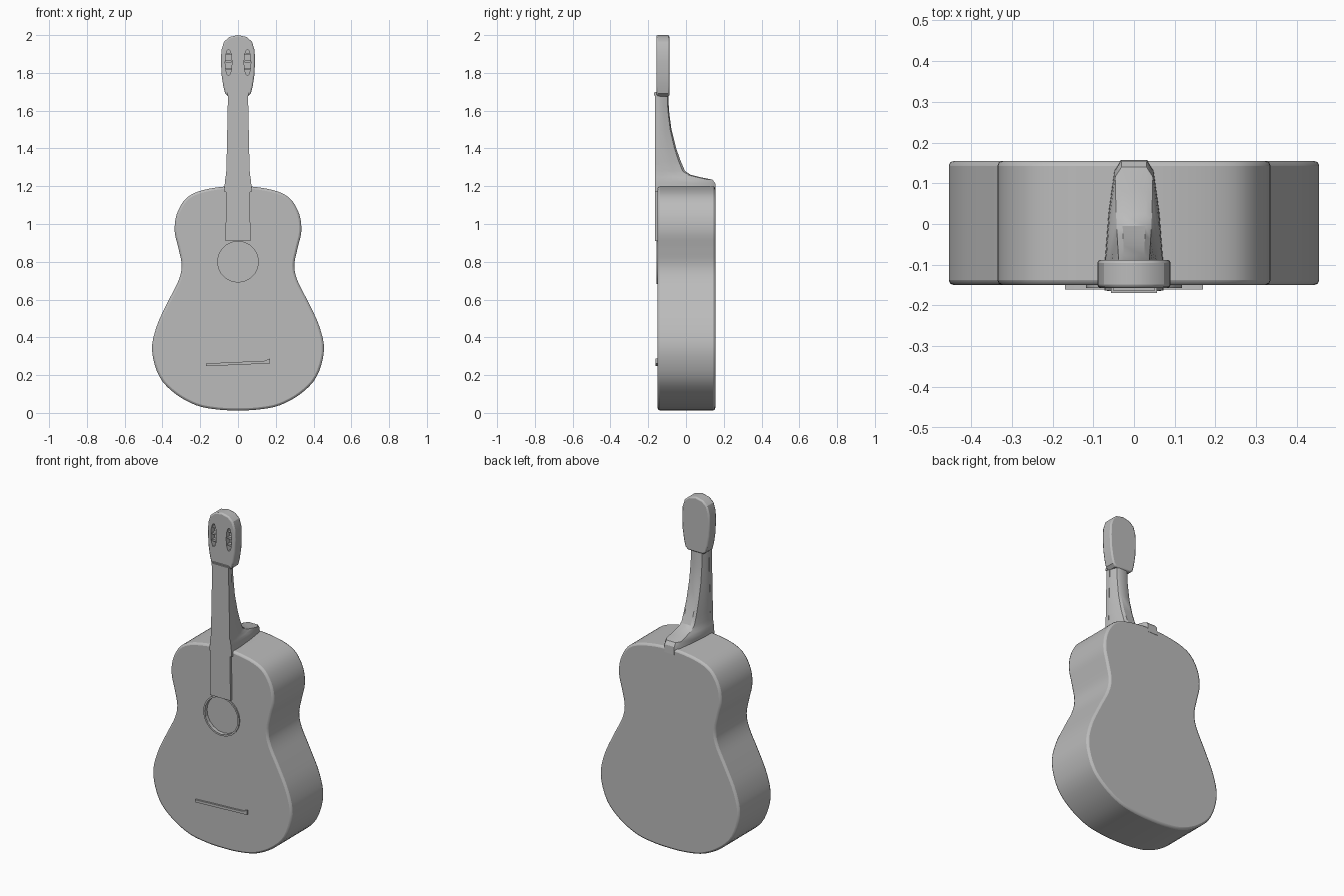
import bpy
import bmesh
from math import radians, cos, sin, pi
from mathutils import Vector

cube = bpy.data.objects.get("Cube")
if cube:
    bpy.data.objects.remove(cube, do_unlink=True)

# One plain grey for everything
GREY = (0.50, 0.50, 0.50, 1)
grey = bpy.data.materials.new("plain grey")
grey.use_nodes = True
grey.diffuse_color = GREY
grey.node_tree.nodes["Principled BSDF"].inputs["Base Color"].default_value = GREY


def make_object(name, bm):
    bmesh.ops.recalc_face_normals(bm, faces=bm.faces)
    mesh = bpy.data.meshes.new(name)
    bm.to_mesh(mesh)
    bm.free()
    mesh.materials.append(grey)
    obj = bpy.data.objects.new(name, mesh)
    bpy.context.collection.objects.link(obj)
    return obj


def smooth_path(points, steps=4):
    """Catmull-Rom curve through the points, mirrored at both ends."""
    pts = [Vector(p) for p in points]
    flip = lambda p: Vector((-p.x, p.y))
    pts = [flip(pts[1])] + pts + [flip(pts[-2])]
    path = []
    for a, b, c, d in zip(pts, pts[1:], pts[2:], pts[3:]):
        for i in range(steps):
            t = i / steps
            path.append(0.5 * (2 * b + (c - a) * t + (2 * a - 5 * b + 4 * c - d) * t * t
                               + (3 * b - a - 3 * c + d) * t ** 3))
    return path + [pts[-2]]


def slab(name, outline, front, back, bevel=0):
    """Closed x-z outline given depth along y."""
    bm = bmesh.new()
    face = bm.faces.new([bm.verts.new((x, front, z)) for x, z in outline])
    out = bmesh.ops.extrude_face_region(bm, geom=[face])
    moved = [g for g in out["geom"] if isinstance(g, bmesh.types.BMVert)]
    bmesh.ops.translate(bm, verts=moved, vec=(0, back - front, 0))
    obj = make_object(name, bm)
    if bevel:
        mod = obj.modifiers.new("soft rim", "BEVEL")
        mod.width, mod.segments, mod.limit_method = bevel, 2, "ANGLE"
        mod.angle_limit = radians(50)
    return obj


def symmetric(half):
    """Completes a right-hand half outline with its mirror image."""
    return list(half) + [(-x, z) for x, z in reversed(half) if abs(x) > 0.001]


def ellipse(x, z, rx, rz, count):
    return [(x + rx * cos(2 * pi * i / count), z + rz * sin(2 * pi * i / count))
            for i in range(count)]


def cut(target, cutter):
    cutter.hide_render = True
    cutter.hide_viewport = True
    mod = target.modifiers.new("recess", "BOOLEAN")
    mod.operation, mod.solver, mod.object = "DIFFERENCE", "EXACT", cutter


# Body with waist, and shallow sound hole
body_half = [(0, .013), (.11, .018), (.22, .04), (.33, .1), (.415, .19), (.455, .33),
             (.43, .46), (.37, .59), (.315, .7), (.298, .78), (.315, .87), (.335, .96),
             (.325, 1.05), (.28, 1.13), (.21, 1.172), (.1, 1.195), (0, 1.2)]
body = slab("body", symmetric(smooth_path(body_half)), -0.15, 0.155, 0.012)
cut(body, slab("sound_hole_cutter", ellipse(0, .8, .108, .108, 20), -0.3, -0.135))

# Raised ring around the sound hole
ring = slab("sound_hole_rim", ellipse(0, .8, .118, .118, 20), -0.157, -0.14)
cut(ring, slab("rim_cutter", ellipse(0, .8, .108, .108, 20), -0.3, 0))

# Neck flaring into the heel, lofted from rounded sections
sections = [(1.70, .052, -.095), (1.6, .054, -.09), (1.5, .056, -.077), (1.4, .058, -.052),
            (1.33, .06, -.027), (1.28, .062, -.005), (1.26, .064, .025), (1.247, .066, .08),
            (1.235, .068, .14), (1.215, .07, .155), (1.17, .072, .157)]
bm = bmesh.new()
rings = []
for z, w, back in sections:
    depth = back + 0.163
    half = [(w, 0), (w, .25), (w * .88, .6), (w * .68, .92), (w * .45, 1)]
    loop = half + [(-x, t) for x, t in reversed(half)]
    rings.append([bm.verts.new((x, -0.163 + t * depth, z)) for x, t in loop])
for low, high in zip(rings, rings[1:]):
    for i in range(len(low)):
        j = (i + 1) % len(low)
        bm.faces.new((low[i], low[j], high[j], high[i]))
bm.faces.new(rings[0])
bm.faces.new(rings[-1])
make_object("neck", bm)

# Fretboard running down over the body to the sound hole
slab("fretboard", symmetric([(.066, .91), (.062, 1.25), (.053, 1.69)]), -0.165, -0.14)
slab("nut", symmetric([(.056, 1.68), (.056, 1.695)]), -0.169, -0.12)

# Headstock with two tuner slots
head_half = [(.05, 1.675), (.068, 1.69), (.078, 1.73), (.087, 1.79), (.09, 1.86),
             (.088, 1.92), (.074, 1.965), (.045, 1.99), (0, 2)]
head = slab("headstock", symmetric(head_half), -0.157, -0.088, 0.008)
for side, label in ((1, "left"), (-1, "right")):
    cut(head, slab(label + "_slot_cutter", ellipse(side * .05, 1.855, .018, .07, 10), -0.3, -0.125))
    for z in (1.82, 1.86, 1.9):
        slab(label + "_tuner_post", ellipse(side * .05, z, .022, .006, 8), -0.148, -0.12)

# Bridge
slab("bridge", [(-.17, .247), (.17, .262), (.17, .288), (.14, .276), (-.17, .262)], -0.161, -0.14)

# Soft curves with crisp rims
for obj in bpy.context.scene.objects:
    obj.select_set(obj.type == "MESH" and not obj.hide_render)
bpy.context.view_layer.objects.active = body
bpy.ops.object.shade_smooth_by_angle(angle=radians(30))
